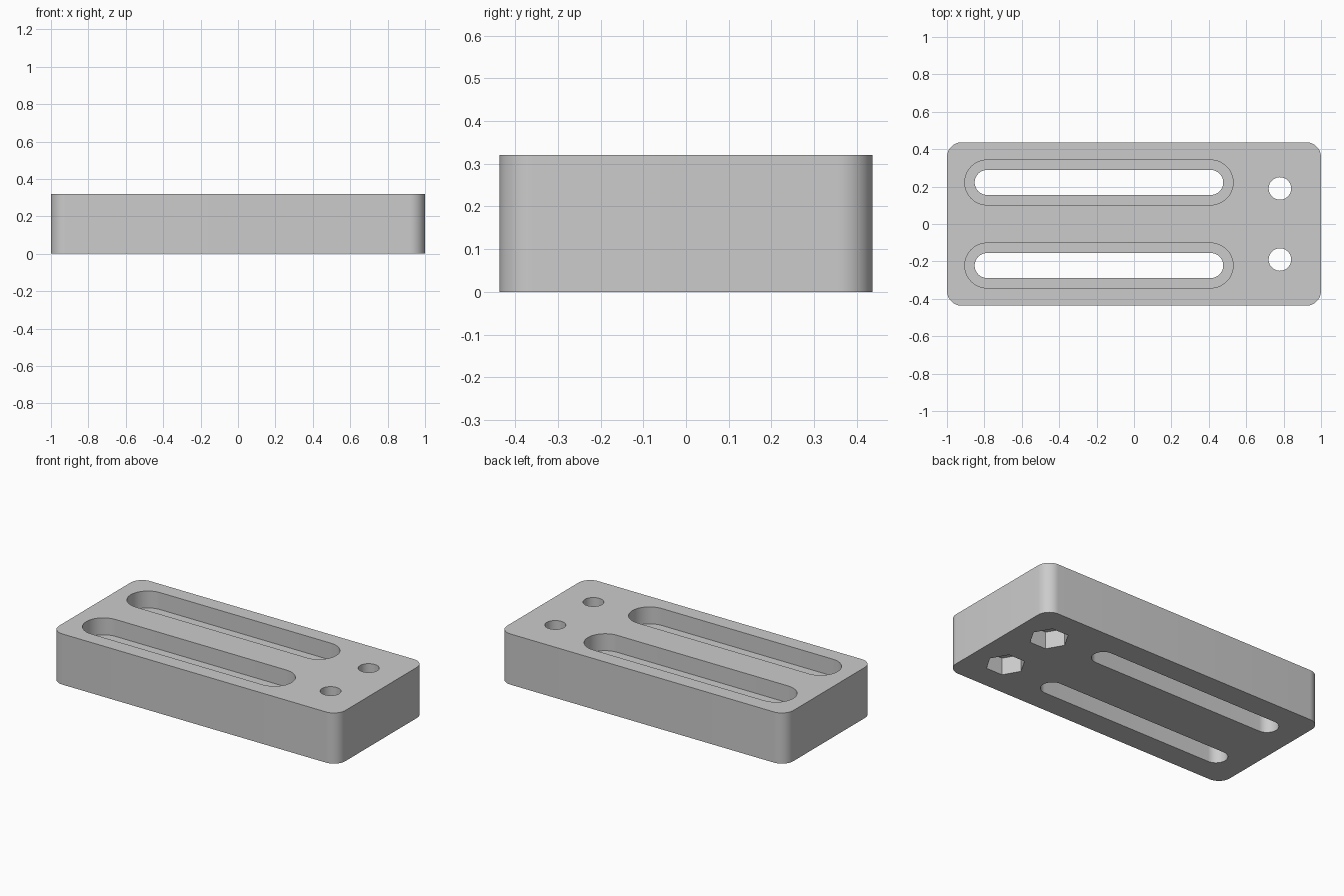
import bpy, bmesh
from math import pi, cos, sin, radians

HEIGHT, HALF_X, HALF_Y, CORNER = 0.32, 1.0, 0.437, 0.08
POCKET_DEPTH = 0.107

cube = bpy.data.objects.get("Cube")
if cube:
    bpy.data.objects.remove(cube, do_unlink=True)

grey = bpy.data.materials.new("plain grey")
grey.use_nodes = True
grey.diffuse_color = (0.6, 0.6, 0.6, 1)
grey.node_tree.nodes["Principled BSDF"].inputs["Base Color"].default_value = grey.diffuse_color


def arc(cx, cy, r, start, end, steps):
    return [(cx + r * cos(start + (end - start) * i / steps),
             cy + r * sin(start + (end - start) * i / steps)) for i in range(steps + 1)]


def slot_outline(x0, x1, y, r):
    return arc(x1, y, r, -pi / 2, pi / 2, 24) + arc(x0, y, r, pi / 2, 3 * pi / 2, 24)


def round_outline(x, y, r, sides):
    return arc(x, y, r, 0, 2 * pi, sides)[:-1]


def prism(name, outline, z0, z1):
    """Extrude a flat outline from z0 to z1."""
    bm = bmesh.new()
    face = bm.faces.new([bm.verts.new((x, y, z0)) for x, y in outline])
    grown = bmesh.ops.extrude_face_region(bm, geom=[face])["geom"]
    top = [v for v in grown if isinstance(v, bmesh.types.BMVert)]
    bmesh.ops.translate(bm, verts=top, vec=(0, 0, z1 - z0))
    bmesh.ops.recalc_face_normals(bm, faces=bm.faces)
    mesh = bpy.data.meshes.new(name)
    bm.to_mesh(mesh)
    bm.free()
    mesh.materials.append(grey)
    obj = bpy.data.objects.new(name, mesh)
    bpy.context.collection.objects.link(obj)
    return obj


def cut(body, outline, z0, z1):
    """Subtract a prism from the body and discard the cutter."""
    cutter = prism("cutter", outline, z0, z1)
    cutter.hide_render = True
    mod = body.modifiers.new("cut", 'BOOLEAN')
    mod.operation, mod.solver, mod.object = 'DIFFERENCE', 'EXACT', cutter
    bpy.context.view_layer.objects.active = body
    bpy.ops.object.modifier_apply(modifier=mod.name)
    bpy.data.objects.remove(cutter, do_unlink=True)


# Block with rounded vertical corners
outline = []
for i, (sx, sy) in enumerate([(1, 1), (-1, 1), (-1, -1), (1, -1)]):
    outline += arc(sx * (HALF_X - CORNER), sy * (HALF_Y - CORNER), CORNER,
                   i * pi / 2, (i + 1) * pi / 2, 12)
block = prism("slotted_block", outline, 0, HEIGHT)

for side in (-1, 1):
    # Stepped slot: wide recess above a narrow through slot
    y = side * 0.222
    cut(block, slot_outline(-0.785, 0.41, y, 0.12), HEIGHT - POCKET_DEPTH, HEIGHT + 0.1)
    cut(block, slot_outline(-0.785, 0.41, y, 0.067), -0.1, HEIGHT + 0.1)
    # Bolt hole with a hexagonal nut pocket underneath
    y = side * 0.19
    cut(block, round_outline(0.78, y, 0.06, 48), -0.1, HEIGHT + 0.1)
    cut(block, round_outline(0.78, y, 0.113, 6), -0.1, POCKET_DEPTH)

# Smooth the curved walls, keep the rims sharp
bpy.ops.object.select_all(action='DESELECT')
block.select_set(True)
bpy.context.view_layer.objects.active = block
bpy.ops.object.shade_smooth_by_angle(angle=radians(30))
